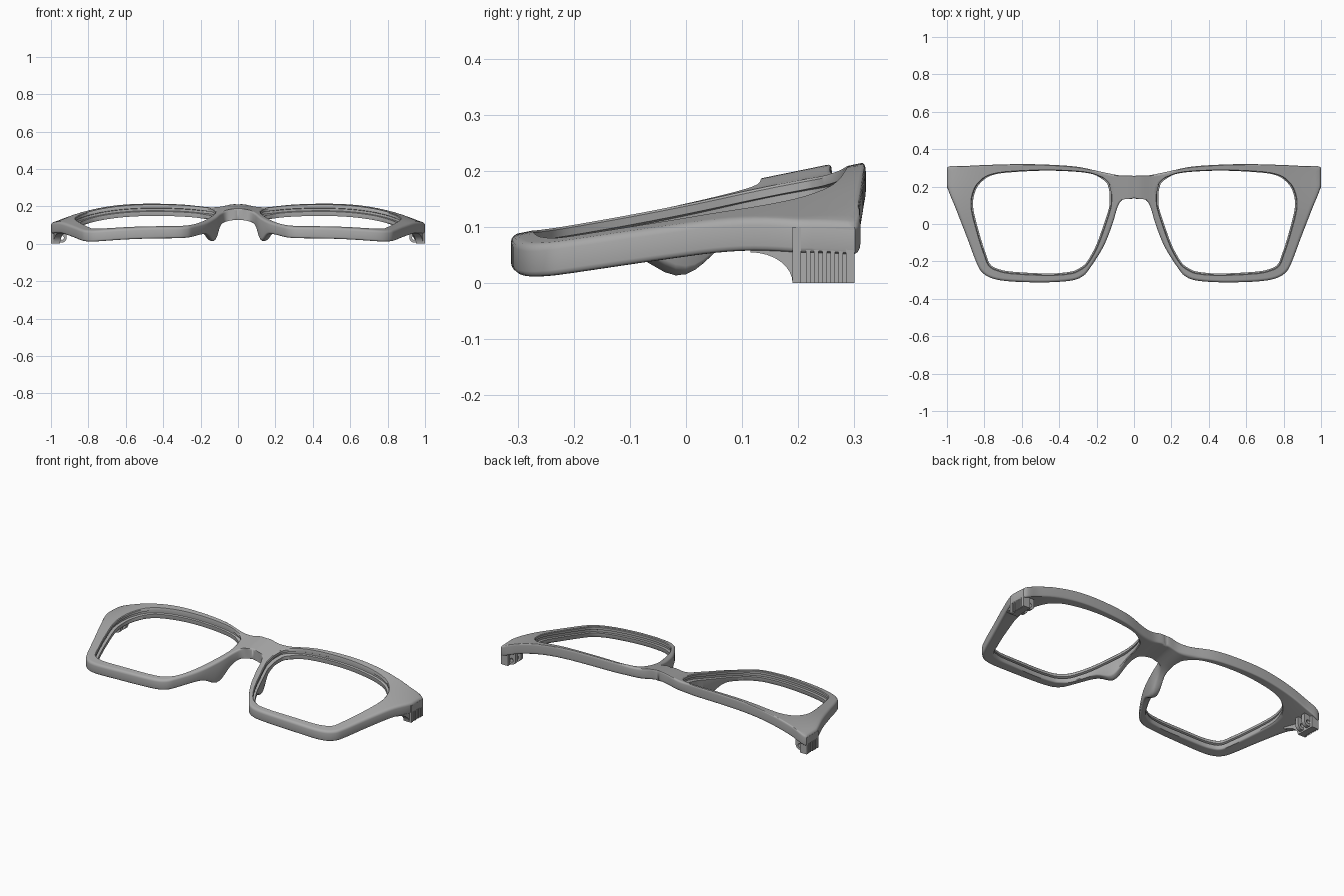
import bpy, bmesh, math
from mathutils import Vector

cube = bpy.data.objects.get("Cube")
if cube:
    bpy.data.objects.remove(cube, do_unlink=True)

grey = bpy.data.materials.new("matte grey")
grey.use_nodes = True
colour = (0.4, 0.4, 0.4, 1)
grey.diffuse_color = colour
grey.node_tree.nodes["Principled BSDF"].inputs["Base Color"].default_value = colour


def finish(name, bm, angle=35):
    """Turn a half-model bmesh into a mirrored, shaded object."""
    bmesh.ops.recalc_face_normals(bm, faces=bm.faces)
    mesh = bpy.data.meshes.new(name)
    bm.to_mesh(mesh)
    bm.free()
    mesh.materials.append(grey)
    obj = bpy.data.objects.new(name, mesh)
    bpy.context.collection.objects.link(obj)
    bpy.ops.object.select_all(action="DESELECT")
    obj.select_set(True)
    bpy.context.view_layer.objects.active = obj
    bpy.ops.object.shade_smooth_by_angle(angle=math.radians(angle))
    mirror = obj.modifiers.new("mirror", "MIRROR")
    mirror.use_clip = True
    return obj


def front_height(x, y):
    """Height of the outward face: sloped, wrapped at the temples, humped at the bridge."""
    up = max(0, y)
    wrap = max(0, (x - 0.42) / 0.58) ** (2 + 2 * up) * (0.06 + 0.5 * up * up)
    dip = 0.15 * max(0, 0.42 - x) ** 2
    hump = 0.035 * math.exp(-(x / 0.09) ** 2)
    return 0.15 + 0.205 * y - wrap - dip + hump


def back_height(x, y):
    """Height of the wearer's side, with the nose pad swelling downward."""
    pad = 0.066 * math.exp(-((x - 0.135) / 0.06) ** 2 - ((y + 0.005) / 0.075) ** 2)
    return front_height(x, y) - 0.06 - pad


def spline(points, steps):
    """Closed Catmull-Rom curve through the points."""
    n = len(points)
    result = []
    for i in range(n):
        a, b, c, d = (Vector(points[(i + k) % n]) for k in (-1, 0, 1, 2))
        for s in range(steps):
            t = s / steps
            result.append(b + (c - a) * t / 2 + (a * 2 - b * 5 + c * 4 - d) * t * t / 2
                          + (b * 3 - a - c * 3 + d) * t ** 3 / 2)
    return result


# Paired outline points (outer x, y, lens opening x, y), from the bridge clockwise
outline = [
    (0, .255, .13, .2), (.08, .26, .14, .225), (.18, .28, .175, .25),
    (.32, .308, .26, .277), (.55, .32, .46, .288), (.75, .317, .66, .28),
    (.9, .31, .76, .265), (1, .301, .815, .235), (1, .205, .855, .18),
    (.95, .075, .868, .09), (.89, -.08, .835, -.05), (.845, -.2, .8, -.16),
    (.815, -.255, .775, -.22), (.76, -.29, .73, -.247), (.66, -.307, .65, -.263),
    (.48, -.312, .46, -.272), (.34, -.303, .345, -.264), (.275, -.28, .295, -.247),
    (.235, -.235, .248, -.21), (.163, -.12, .197, -.12), (.115, 0, .153, 0),
    (.088, .09, .128, .08), (.06, .13, .123, .115), (0, .14, .122, .14),
    (0, .2, .123, .17)]

# Cross-section: (blend to opening, inward offset, measured from front?, height offset)
R = 0.012
section = [(0, R * (1 - math.sin(a)), True, R * (math.cos(a) - 1))
           for a in (math.pi / 2, math.pi / 3, math.pi / 6)]
section += [(k / 8, R * (1 - k / 8) - 0.004 * k / 8, True, 0) for k in range(9)]
section += [(1, 0, True, -0.004), (1, 0, True, -0.018), (1, -0.012, True, -0.021),
            (1, -0.012, True, -0.033), (1, 0.008, True, -0.036), (1, 0.008, False, 0.004)]
section += [(k / 8, R * (1 - k / 8) + 0.004 * k / 8, False, 0) for k in range(8, -1, -1)]
section += [(0, R * (1 - math.sin(a)), False, R * (1 - math.cos(a)))
            for a in (math.pi / 6, math.pi / 3, math.pi / 2)]

# Frame: loft the cross-section around the lens opening
bm = bmesh.new()
rings = []
for px, py, qx, qy in spline(outline, 6):
    outer = Vector((min(1, max(0, px)), py))
    inner = Vector((qx, qy))
    inward = (inner - outer).normalized()
    ring = []
    for blend, offset, from_front, lift in section:
        if outer.x < 0.004 and blend < 0.5:
            offset, lift = 0, 0
        p = outer.lerp(inner, blend) + inward * offset
        if outer.x < 0.004 and blend == 0:
            p.x = 0
        z = (front_height if from_front else back_height)(p.x, p.y) + lift
        ring.append(bm.verts.new((p.x, p.y, max(0, z))))
    rings.append(ring)
for i, ring in enumerate(rings):
    after = rings[(i + 1) % len(rings)]
    for j in range(len(section)):
        k = (j + 1) % len(section)
        quad = (ring[j], ring[k], after[k], after[j])
        if max(v.co.x for v in quad) > 0.001:
            bm.faces.new(quad)
bmesh.ops.remove_doubles(bm, verts=bm.verts, dist=0.0002)
finish("frame", bm, 40)

# End block: side profile with a curved fillet, following the tapered outer edge
profile = [(0.3, 0.09), (0.3, 0), (0.19, 0)]
profile += [(0.19 - 0.075 * (1 - math.cos(a)), 0.055 * math.sin(a))
            for a in (math.pi * k / 16 for k in range(1, 9))]
profile += [(0.115, 0.07), (0.19, 0.09)]
bm = bmesh.new()
sides = []
for depth in (0, 0.038):
    sides.append([bm.verts.new((0.993 - depth - 0.4 * max(0, 0.2 - y), y, z))
                  for y, z in profile])
    bm.faces.new(sides[-1])
for i in range(len(profile)):
    k = (i + 1) % len(profile)
    bm.faces.new((sides[0][i], sides[0][k], sides[1][k], sides[1][i]))
finish("end_block", bm)


def add_box(bm, low, high):
    low, high = Vector(low), Vector(high)
    verts = bmesh.ops.create_cube(bm, size=1)["verts"]
    for v in verts:
        v.co = (low + high) / 2 + v.co * (high - low)


# Recess border and vertical ribs on the outer end
bm = bmesh.new()
for y0, y1 in ((0.19, 0.205), (0.285, 0.3)):
    add_box(bm, (0.985, y0, 0), (1, y1, 0.1))
add_box(bm, (0.985, 0.2, 0.086), (1, 0.29, 0.1))
for k in range(5):
    y = 0.214 + k * 0.0145
    add_box(bm, (0.985, y, 0), (0.999, y + 0.008, 0.086))
finish("end_ribs", bm)

# Hinge lugs: rounded eyes hanging below the temple corner
bm = bmesh.new()
count = 32
for y0 in (0.212, 0.262):
    loops = []
    for y in (y0, y0 + 0.022):
        for radius in (0.026, 0.011):
            loop = []
            for k in range(count):
                c, s = (f(2 * math.pi * k / count) for f in (math.cos, math.sin))
                size = radius
                if s > 0 and radius > 0.02:
                    size /= max(abs(c), s)
                rise = 1.6 if s > 0 and radius > 0.02 else 1
                loop.append(bm.verts.new((0.942 + c * size, y, 0.032 + s * size * rise)))
            loops.append(loop)
    for a, b in ((0, 1), (1, 3), (3, 2), (2, 0)):
        for k in range(count):
            n = (k + 1) % count
            bm.faces.new((loops[a][k], loops[a][n], loops[b][n], loops[b][k]))
finish("hinge_lugs", bm)
